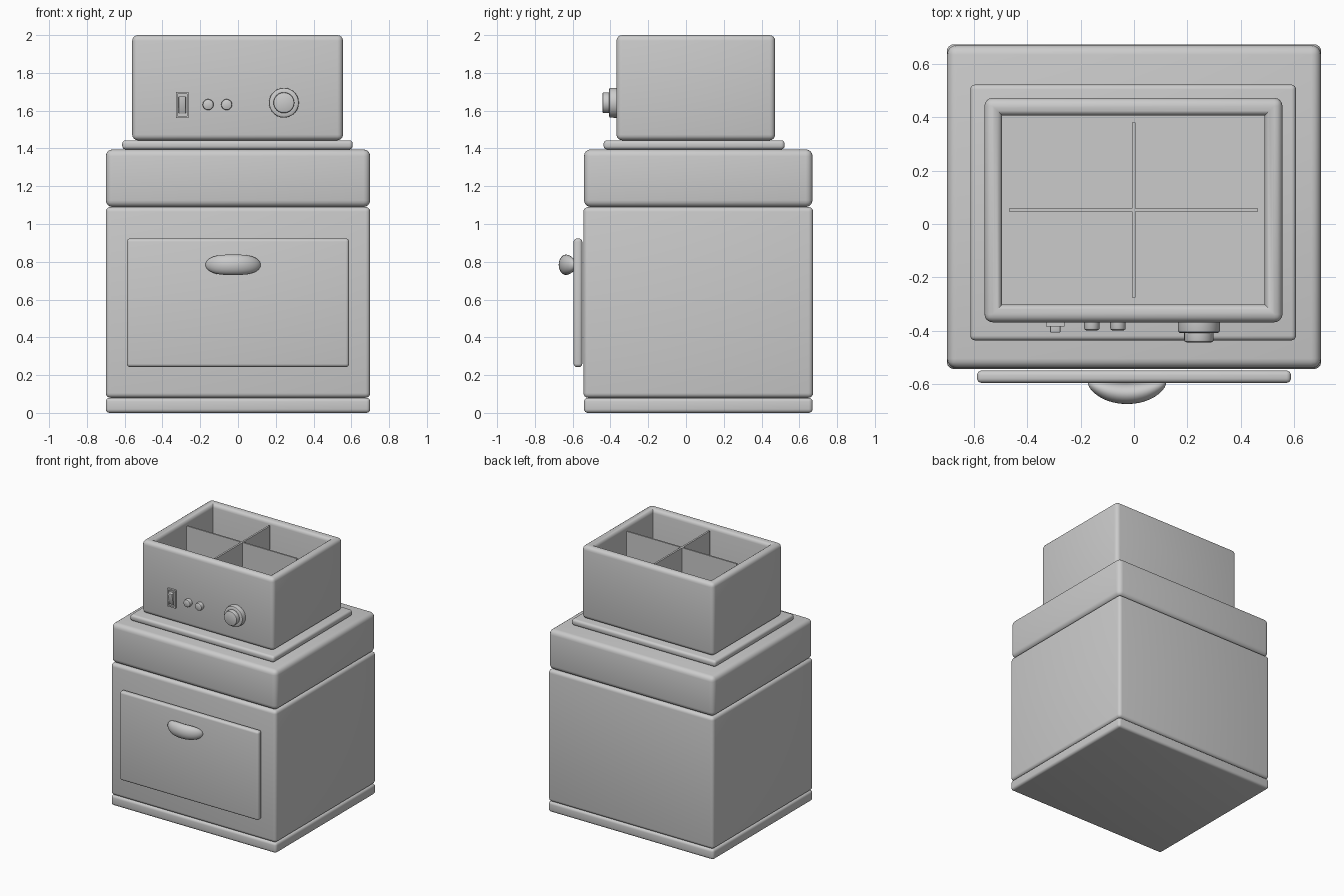
import bpy, bmesh, math
from mathutils import Matrix, Vector

if "Cube" in bpy.data.objects:
    bpy.data.objects.remove(bpy.data.objects["Cube"])


def finish(bm, name, angle=35):
    bmesh.ops.recalc_face_normals(bm, faces=bm.faces)
    me = bpy.data.meshes.new(name)
    bm.to_mesh(me)
    bm.free()
    ob = bpy.data.objects.new(name, me)
    bpy.context.collection.objects.link(ob)
    bpy.ops.object.select_all(action='DESELECT')
    ob.select_set(True)
    bpy.context.view_layer.objects.active = ob
    bpy.ops.object.shade_smooth_by_angle(angle=math.radians(angle))
    return ob


def box_mesh(x, y, z):
    bm = bmesh.new()
    size = [b - a for a, b in (x, y, z)]
    mid = Vector([(a + b) / 2 for a, b in (x, y, z)])
    bmesh.ops.create_cube(bm, size=1, matrix=Matrix.Translation(mid) @ Matrix.Diagonal((*size, 1)))
    return bm


def bevel(bm, edges, width, segs=4):
    bmesh.ops.bevel(bm, geom=list(edges), offset=width, segments=segs, profile=0.5,
                    affect='EDGES', clamp_overlap=True)


def box(name, x, y, z, r=0.0):
    bm = box_mesh(x, y, z)
    if r:
        bevel(bm, bm.edges, r)
    return finish(bm, name)


def lathe_front(name, x, z, profile, n=40):
    # profile: (radius, y) points, revolved about an axis along y
    bm = bmesh.new()
    rings = [[bm.verts.new((x + r * math.cos(2 * math.pi * i / n), y,
                            z + r * math.sin(2 * math.pi * i / n))) for i in range(n)]
             for r, y in profile]
    for a, b in zip(rings, rings[1:]):
        for i in range(n):
            bm.faces.new((a[i], a[(i + 1) % n], b[(i + 1) % n], b[i]))
    bm.faces.new(rings[0])
    bm.faces.new(rings[-1])
    return finish(bm, name)


# Stacked cabinet
box("base", (-0.7, 0.7), (-0.54, 0.67), (0.0, 0.08), 0.02)
box("cabinet_body", (-0.7, 0.7), (-0.543, 0.673), (0.08, 1.09), 0.025)
box("cabinet_top", (-0.7, 0.7), (-0.54, 0.67), (1.09, 1.395), 0.036)
box("neck_plate", (-0.613, 0.607), (-0.436, 0.522), (1.395, 1.443), 0.018)

# Door panel
box("door_panel", (-0.588, 0.588), (-0.595, -0.549), (0.243, 0.923), 0.017)

# Bowed handle lofted from elliptical rings
bm = bmesh.new()
n, m = 28, 24
rings = []
for j in range(1, m):
    s = -math.cos(math.pi * j / m)
    f = (1 - abs(s) ** 3) ** 0.5
    rings.append([bm.verts.new((-0.026 + 0.146 * s,
                                -0.635 + 0.038 * s * s + 0.039 * f * math.cos(2 * math.pi * i / n),
                                0.784 + 0.054 * f * math.sin(2 * math.pi * i / n)))
                  for i in range(n)])
for a, b in zip(rings, rings[1:]):
    for i in range(n):
        bm.faces.new((a[i], a[(i + 1) % n], b[(i + 1) % n], b[i]))
for ring, s in ((rings[0], -1), (rings[-1], 1)):
    tip = bm.verts.new((-0.026 + 0.146 * s, -0.597, 0.784))
    for i in range(n):
        bm.faces.new((ring[i], ring[(i + 1) % n], tip))
finish(bm, "handle", 80)

# Open upper box: inset the top, sink the floor, round the rim and outer edges
TOP = 2.0
bm = box_mesh((-0.56, 0.556), (-0.368, 0.472), (1.443, TOP))
outer = list(bm.edges)
top = max(bm.faces, key=lambda f: f.calc_center_median().z)
bmesh.ops.inset_individual(bm, faces=[top], thickness=0.094)
rim = list(top.edges)
ext = bmesh.ops.extrude_discrete_faces(bm, faces=[top])
floor = ext["faces"][0]
for v in floor.verts:
    v.co.z = 1.50
bmesh.ops.remove_doubles(bm, verts=bm.verts, dist=1e-5)
bevel(bm, [e for e in outer + rim if e.is_valid], 0.03)
finish(bm, "upper_box")

# Crossed dividers
box("divider_long", (-0.468, 0.464), (0.046, 0.058), (1.495, 1.975))
box("divider_short", (-0.008, 0.006), (-0.276, 0.38), (1.495, 1.975))

FRONT = -0.36
# Rocker switch: frame plus tilted rocker
bm = box_mesh((-0.329, -0.261), (-0.384, FRONT), (1.562, 1.698))
face = min(bm.faces, key=lambda f: f.calc_center_median().y)
bmesh.ops.inset_individual(bm, faces=[face], thickness=0.014)
for v in bmesh.ops.extrude_discrete_faces(bm, faces=[face])["faces"][0].verts:
    v.co.y += 0.008
finish(bm, "switch_frame")
bm = box_mesh((-0.314, -0.276), (-0.407, FRONT), (1.585, 1.675))
for v in bm.verts:
    if v.co.y < -0.4 and v.co.z < 1.6:
        v.co.y = -0.386
bevel(bm, bm.edges, 0.003, 2)
finish(bm, "switch_rocker")

# Two round buttons
for side, x in (("left", -0.158), ("right", -0.06)):
    lathe_front("button_" + side, x, 1.632,
                [(0.029, FRONT), (0.029, -0.390), (0.027, -0.395), (0.022, -0.398)], 28)

# Stepped dial
lathe_front("dial", 0.243, 1.642,
            [(0.079, FRONT), (0.079, -0.398), (0.077, -0.404), (0.071, -0.408),
             (0.055, -0.408), (0.055, -0.434), (0.053, -0.440), (0.047, -0.443)], 48)
